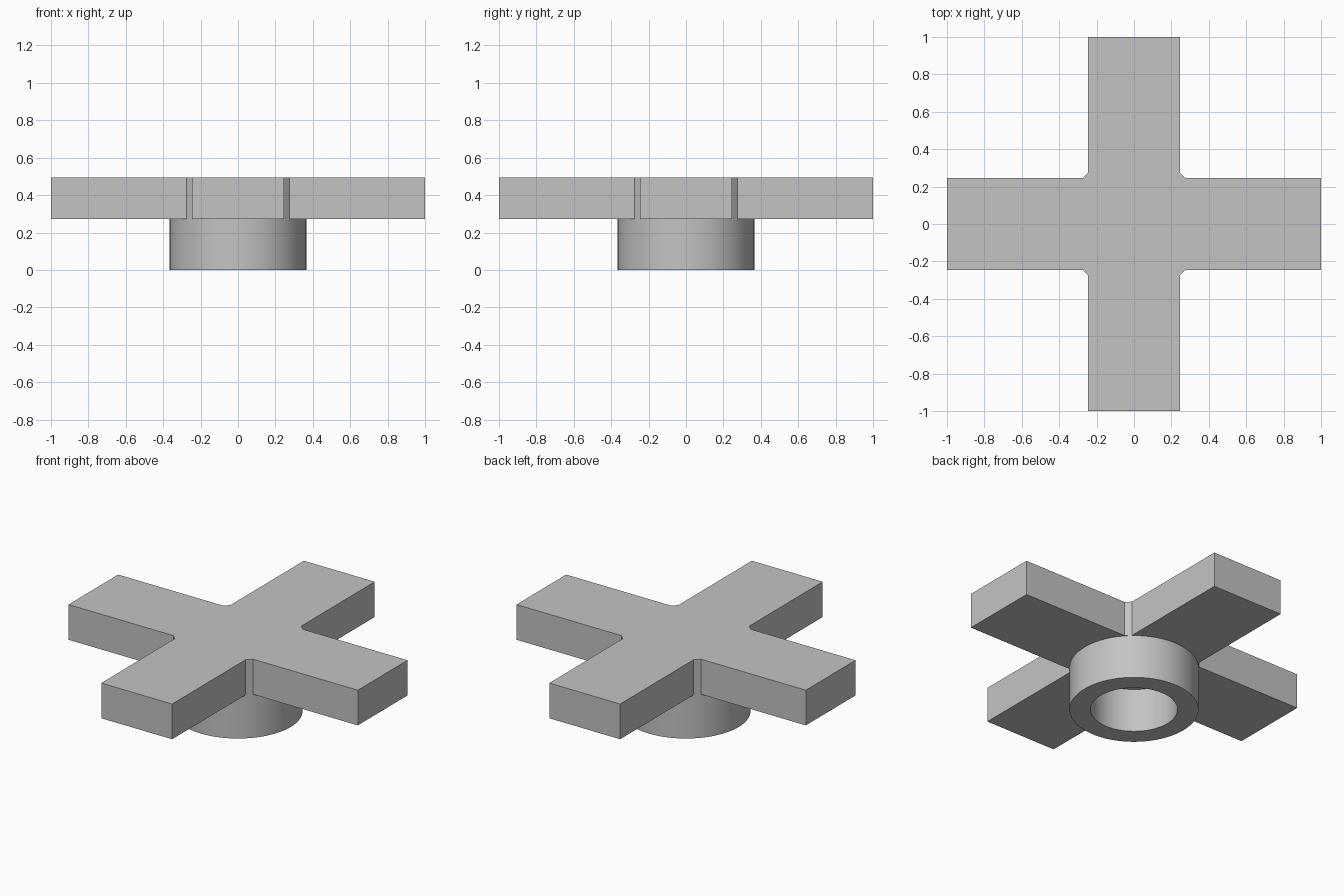
import bpy
import bmesh
import math

cube = bpy.data.objects.get("Cube")
if cube:
    bpy.data.objects.remove(cube, do_unlink=True)

ARM = 0.245      # half width of an arm
CHAMFER = 0.03   # cut in the inner corners
SPLIT = 0.273    # height where the collar meets the cross
TOP = 0.493
OUTER, BORE = 0.365, 0.246
SIDES = 96

grey = bpy.data.materials.new("plain_grey")
grey.use_nodes = True
colour = (0.55, 0.55, 0.55, 1)
grey.diffuse_color = colour
grey.node_tree.nodes["Principled BSDF"].inputs["Base Color"].default_value = colour


def add_object(name, bm):
    bmesh.ops.recalc_face_normals(bm, faces=bm.faces)
    mesh = bpy.data.meshes.new(name)
    bm.to_mesh(mesh)
    bm.free()
    mesh.materials.append(grey)
    obj = bpy.data.objects.new(name, mesh)
    bpy.context.collection.objects.link(obj)
    return obj


# Cross plate: one arm outline turned four times, then extruded
arm = [(ARM + CHAMFER, -ARM), (1, -ARM), (1, ARM), (ARM + CHAMFER, ARM)]
bm = bmesh.new()
outline = []
for c, s in ((1, 0), (0, 1), (-1, 0), (0, -1)):
    outline += [bm.verts.new((c * x - s * y, s * x + c * y, SPLIT)) for x, y in arm]
base = bm.faces.new(outline)
sides = bmesh.ops.extrude_face_region(bm, geom=[base], use_keep_orig=True)
upper = [v for v in sides["geom"] if isinstance(v, bmesh.types.BMVert)]
bmesh.ops.translate(bm, verts=upper, vec=(0, 0, TOP - SPLIT))
add_object("cross_plate", bm)

# Collar: hollow ring under the plate, closed above by the plate
bm = bmesh.new()
rings = []
for radius, z in ((OUTER, SPLIT), (OUTER, 0), (BORE, 0), (BORE, SPLIT)):
    rings.append([bm.verts.new((radius * math.cos(a), radius * math.sin(a), z))
                  for a in (math.tau * i / SIDES for i in range(SIDES))])
for k, ring in enumerate(rings):
    following = rings[(k + 1) % len(rings)]
    for i in range(SIDES):
        j = (i + 1) % SIDES
        bm.faces.new((ring[i], ring[j], following[j], following[i]))
collar = add_object("collar", bm)

# Smooth the round walls, keep the rims sharp
bpy.ops.object.select_all(action="DESELECT")
collar.select_set(True)
bpy.context.view_layer.objects.active = collar
bpy.ops.object.shade_smooth_by_angle(angle=math.radians(30))
